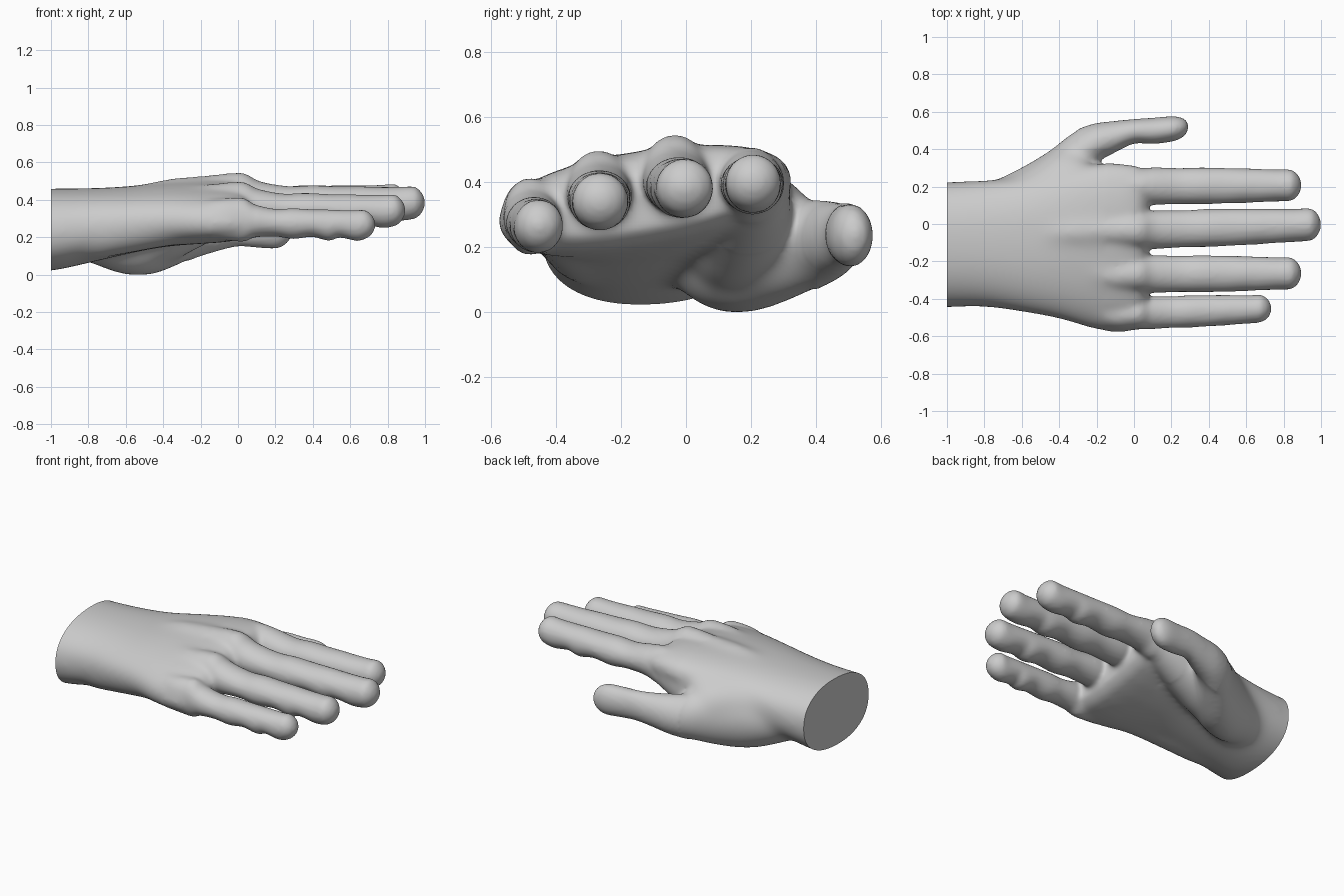
import bpy, bmesh, math

cube = bpy.data.objects.get("Cube")
if cube:
    bpy.data.objects.remove(cube)

SIDES, STEPS = 28, 5
bm = bmesh.new()


def spline(a, b, c, d, t):
    return 0.5 * (2*b + (c - a)*t + (2*a - 5*b + 4*c - d)*t*t + (3*b - a - 3*c + d)*t**3)


def loft(sections, power=1.0):
    """Smooth closed tube; section = x, y, z, half width, half height, tilt."""
    ends = [sections[0]] + sections + [sections[-1]]
    rows = []
    for quad in zip(ends, ends[1:], ends[2:], ends[3:]):
        for s in range(STEPS):
            rows.append([spline(*v, s / STEPS) for v in zip(*quad)])
    rows.append(sections[-1])
    rings = []
    for x, y, z, w, h, tilt in rows:
        ring = []
        for i in range(SIDES):
            a = math.tau * i / SIDES
            c, s = math.cos(a), math.sin(a)
            dy = w * math.copysign(abs(c)**power, c)
            dz = h * math.copysign(abs(s)**power, s)
            ring.append(bm.verts.new((x, y + dy, z + dz + tilt * dy)))
        rings.append(ring)
    for r, q in zip(rings, rings[1:]):
        for i in range(SIDES):
            j = (i + 1) % SIDES
            bm.faces.new((r[i], r[j], q[j], q[i]))
    bm.faces.new(rings[0][::-1])
    bm.faces.new(rings[-1])


# Wrist and palm
loft([
    (-1.15, -.11, .24, .337, .22, .04),
    (-1.0, -.11, .24, .337, .22, .04),
    (-.8, -.105, .262, .34, .2, .04),
    (-.6, -.11, .29, .362, .18, .06),
    (-.4, -.11, .32, .4, .168, .09),
    (-.2, -.122, .337, .446, .16, .13),
    (-.05, -.128, .345, .45, .15, .15),
    (.03, -.126, .346, .43, .13, .16),
    (.075, -.122, .342, .38, .085, .16),
], .88)

# Heel of the hand on the little finger side
loft([
    (-.95, -.25, .23, .1, .14, 0),
    (-.8, -.3, .225, .13, .145, 0),
    (-.6, -.33, .25, .135, .14, 0),
    (-.35, -.375, .285, .135, .13, 0),
    (-.1, -.44, .295, .12, .11, 0),
    (.04, -.47, .3, .08, .09, 0),
])

# Ball of the thumb and thumb
loft([
    (-.95, 0, .24, .11, .11, 0),
    (-.75, .07, .2, .16, .155, 0),
    (-.6, .135, .18, .17, .183, .05),
    (-.45, .21, .183, .185, .183, .05),
    (-.33, .315, .197, .175, .152, .04),
    (-.22, .42, .217, .115, .126, 0),
    (-.1, .466, .232, .085, .104, 0),
    (0, .495, .243, .066, .093, 0),
    (.1, .498, .238, .07, .094, 0),
    (.2, .508, .235, .068, .096, 0),
    (.25, .514, .236, .056, .078, 0),
    (.28, .518, .238, .034, .045, 0),
    (.29, .52, .24, .008, .01, 0),
])

# Slope from the ball of the thumb to the forefinger root
loft([
    (-.65, .1, .2, .14, .15, 0),
    (-.4, .16, .22, .15, .16, .05),
    (-.25, .185, .26, .14, .14, .05),
    (-.1, .2, .32, .12, .12, .05),
    (.05, .205, .37, .09, .08, 0),
])

# Web between thumb and palm
loft([
    (-.85, .08, .27, .1, .12, 0),
    (-.6, .15, .285, .13, .14, -.2),
    (-.4, .26, .29, .15, .135, -.3),
    (-.3, .285, .3, .1, .12, -.3),
    (-.24, .28, .33, .04, .07, -.2),
])

# Joint swellings along a finger: position, width factor, height factor, drop
JOINTS = [(.12, 1, 1.06, -.008), (.27, .96, .88, 0), (.4, .98, .98, .004), (.54, .95, .88, 0),
          (.66, .93, 1, .01), (.74, .89, .88, .002), (.86, .86, .98, .01)]
TIP = [(.06, .84, .94), (.03, .68, .74), (.01, .42, .44), (0, .1, .1)]


def finger(wrist_y, base_y, tip_y, tip_x, width, height, knuckle, base_z, tip_z):
    path = [(-.75, wrist_y, .36, .04, .05, 0),
            (-.4, wrist_y * .5 + base_y * .5, knuckle - .125, width * .75, .09, 0),
            (-.15, base_y, knuckle - .117, width * .9, .105, 0),
            (.02, base_y, knuckle - .12, width * .97, .12, 0)]
    for t, w, h, drop in JOINTS:
        path.append((t * tip_x, base_y + (tip_y - base_y) * t,
                     base_z + (tip_z - base_z) * t - drop, width * w, height * h, 0))
    for back, w, h in TIP:
        path.append((tip_x - back, tip_y, tip_z - .004, width * w, height * h, 0))
    loft(path)


finger(.02, .202, .207, .895, .1, .09, .507, .388, .404)      # index
finger(-.06, -.034, -.003, 1.0, .103, .092, .545, .393, .388)  # middle
finger(-.14, -.268, -.264, .895, .101, .09, .497, .356, .347)  # ring
finger(-.22, -.478, -.452, .735, .088, .084, .413, .28, .271)  # little

mesh = bpy.data.meshes.new("hand")
bmesh.ops.recalc_face_normals(bm, faces=bm.faces)
bm.to_mesh(mesh)
bm.free()
hand = bpy.data.objects.new("hand", mesh)
bpy.context.collection.objects.link(hand)

# Fuse the parts into one skin
remesh = hand.modifiers.new("fuse", 'REMESH')
remesh.mode = 'VOXEL'
remesh.voxel_size = .012
soft = hand.modifiers.new("soften", 'SMOOTH')
soft.factor = .5
soft.iterations = 6
graph = bpy.context.evaluated_depsgraph_get()
skin = bpy.data.meshes.new_from_object(hand.evaluated_get(graph))
hand.modifiers.clear()
hand.data = skin
bpy.data.meshes.remove(mesh)

# Blend the tendons, thumb base and knuckles into the palm
bm = bmesh.new()
bm.from_mesh(skin)
for limit, rounds in ((.1, 6), (0, 10), (-.15, 28)):
    area = [v for v in bm.verts if v.co.x < limit and not (v.co.x > -.3 and v.co.y > .4)]
    for _ in range(rounds):
        bmesh.ops.smooth_vert(bm, verts=area, factor=.5,
                              use_axis_x=True, use_axis_y=True, use_axis_z=True)

# Flat cut at the wrist
cut = bmesh.ops.bisect_plane(bm, geom=bm.verts[:] + bm.edges[:] + bm.faces[:],
                             plane_co=(-1, 0, 0), plane_no=(-1, 0, 0), clear_outer=True)
rim = [e for e in cut["geom_cut"] if isinstance(e, bmesh.types.BMEdge)]
bmesh.ops.holes_fill(bm, edges=rim, sides=0)
bmesh.ops.recalc_face_normals(bm, faces=bm.faces)
bm.to_mesh(skin)
bm.free()

grey = bpy.data.materials.new("light grey")
grey.use_nodes = True
grey.diffuse_color = (.6, .6, .6, 1)
grey.node_tree.nodes["Principled BSDF"].inputs["Base Color"].default_value = (.6, .6, .6, 1)
skin.materials.clear()
skin.materials.append(grey)

bpy.context.view_layer.objects.active = hand
hand.select_set(True)
bpy.ops.object.shade_smooth_by_angle(angle=math.radians(50))
